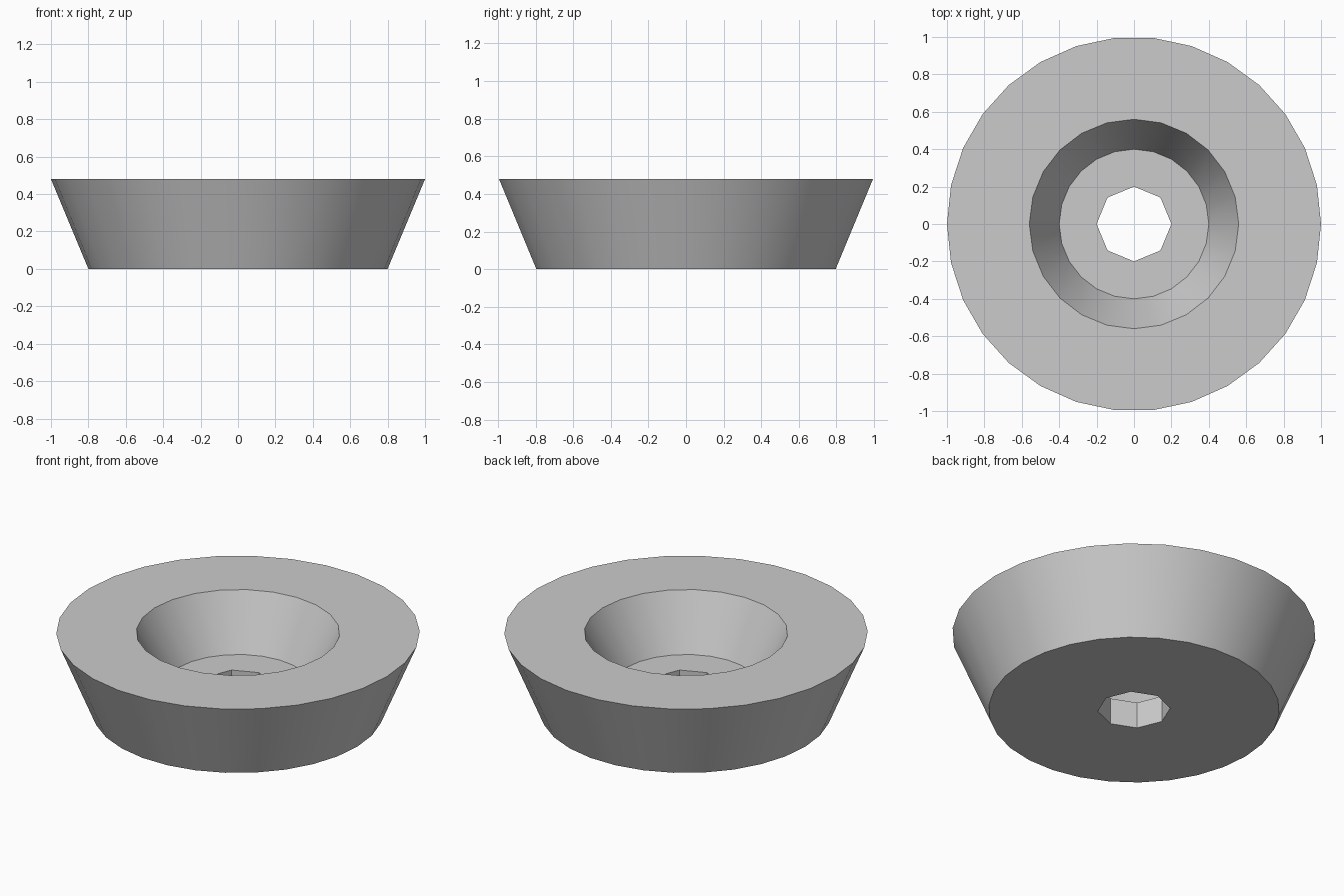
import bpy
import bmesh
from math import cos, sin, tau, radians

cube = bpy.data.objects.get("Cube")
if cube:
    bpy.data.objects.remove(cube)

# Overall sizes
HEIGHT = 0.48
FLOOR = 0.16

bm = bmesh.new()


def ring(sides, radius, z):
    """Closed loop of edges, first corner on +x."""
    verts = [bm.verts.new((radius * cos(tau * i / sides), radius * sin(tau * i / sides), z))
             for i in range(sides)]
    return [bm.edges.new((verts[i - 1], verts[i])) for i in range(sides)]


def wall(lower, upper):
    bmesh.ops.bridge_loops(bm, edges=lower + upper)


def flat_ring(outer, inner):
    bmesh.ops.triangle_fill(bm, edges=outer + inner, use_beauty=True)


# Tapered outside
outer_bottom, outer_top = ring(30, 0.8, 0), ring(30, 1.0, HEIGHT)
# Conical recess
recess_bottom, recess_top = ring(24, 0.4, FLOOR), ring(24, 0.56, HEIGHT)
# Octagonal through hole
hole_bottom, hole_top = ring(8, 0.2, 0), ring(8, 0.2, FLOOR)

for lower, upper in ((outer_bottom, outer_top), (recess_bottom, recess_top),
                     (hole_bottom, hole_top)):
    wall(lower, upper)

# Rim, recess floor and underside
for outer, inner in ((outer_top, recess_top), (recess_bottom, hole_top),
                     (outer_bottom, hole_bottom)):
    flat_ring(outer, inner)

bmesh.ops.recalc_face_normals(bm, faces=bm.faces)
mesh = bpy.data.meshes.new("tapered_foot")
bm.to_mesh(mesh)
bm.free()

foot = bpy.data.objects.new("tapered_foot", mesh)
bpy.context.collection.objects.link(foot)

# Plain grey
grey = bpy.data.materials.new("plain_grey")
grey.use_nodes = True
colour = (0.6, 0.6, 0.6, 1)
grey.diffuse_color = colour
grey.node_tree.nodes["Principled BSDF"].inputs["Base Color"].default_value = colour
mesh.materials.append(grey)

# Smooth round walls, crisp rims and hole
bpy.ops.object.select_all(action='DESELECT')
foot.select_set(True)
bpy.context.view_layer.objects.active = foot
bpy.ops.object.shade_smooth_by_angle(angle=radians(30))
